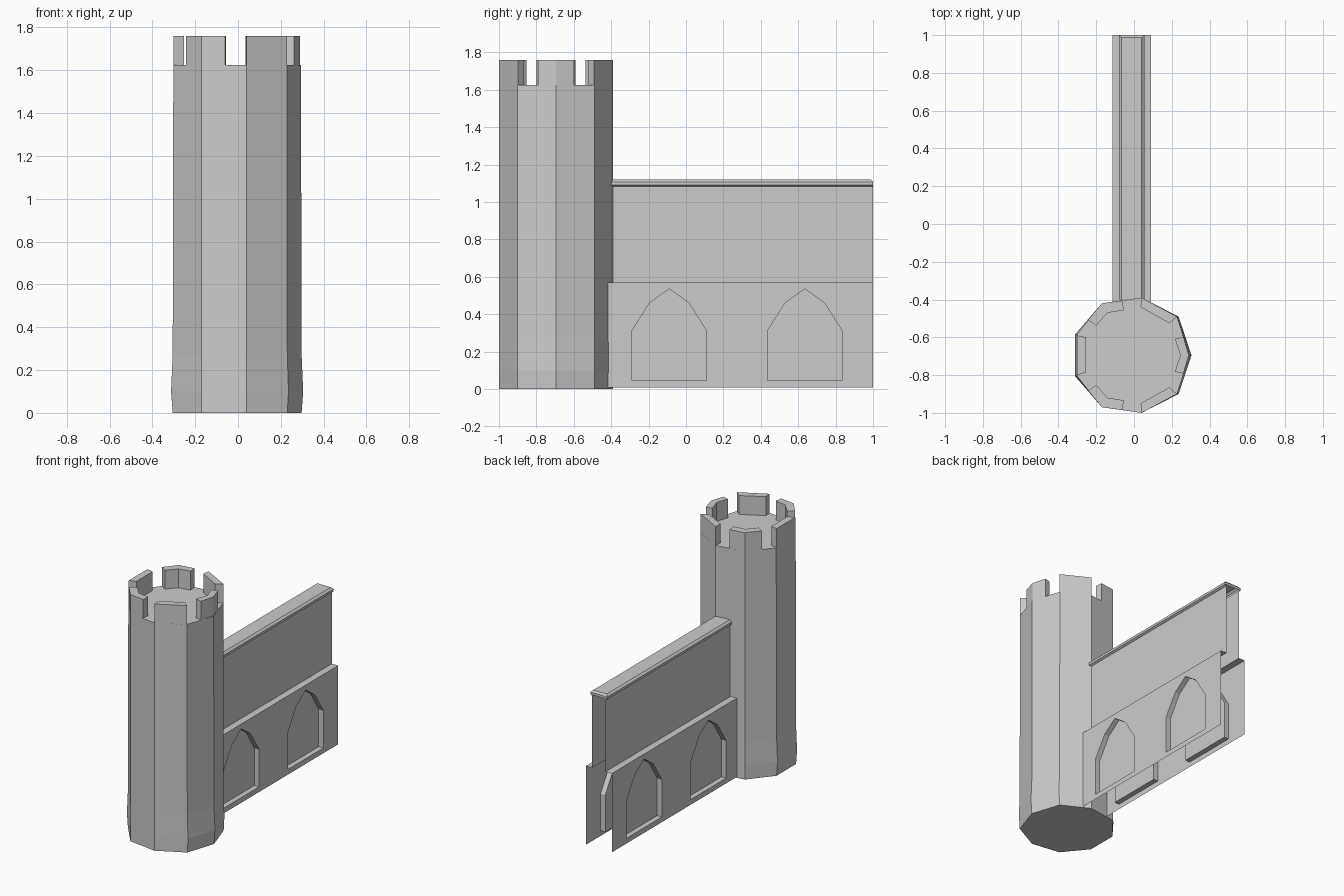
import bpy, bmesh
from mathutils import Vector

if "Cube" in bpy.data.objects:
    bpy.data.objects.remove(bpy.data.objects["Cube"])


def make_object(name, bm):
    bmesh.ops.recalc_face_normals(bm, faces=bm.faces[:])
    me = bpy.data.meshes.new(name)
    bm.to_mesh(me)
    bm.free()
    ob = bpy.data.objects.new(name, me)
    bpy.context.collection.objects.link(ob)
    return ob


def bridge(bm, a, b, closed=True):
    n = len(a)
    for i in range(n if closed else n - 1):
        j = (i + 1) % n
        bm.faces.new((a[i], a[j], b[j], b[i]))


def flip(pts):
    # mirror plan points across the tower's centre line
    return [(x, -1.39 - y) for x, y in reversed(pts)]


# Tower: nine-sided shaft with a slightly swollen foot
half = [(0.23, -0.49), (0.04, -0.39), (-0.17, -0.42), (-0.305, -0.585)]
plan = [(0.297, -0.695)] + half + flip(half)
DECK, TOP = 1.625, 1.76
bm = bmesh.new()
rings = []
for z, s in [(0, 1.0), (0.1, 1.025), (0.27, 1.0), (DECK, 0.99)]:
    rings.append([bm.verts.new((x * s if abs(x) > 0.2 else x, y, z)) for x, y in plan])
for a, b in zip(rings, rings[1:]):
    bridge(bm, a, b)
bm.faces.new(rings[0])
bm.faces.new(rings[-1])
make_object("tower_shaft", bm)

# Battlements: outer line flush with the shaft, inner line about 0.05 inside
corner = ([(-0.06, -0.405), (-0.17, -0.42), (-0.243, -0.508)],
          [(-0.055, -0.457), (-0.14, -0.47), (-0.2, -0.538)])
side = ([(0.228, -0.491), (0.04, -0.39)], [(0.187, -0.525), (0.035, -0.44)])
left = ([(-0.302, -0.59), (-0.302, -0.80)], [(-0.253, -0.60), (-0.253, -0.785)])
right = ([(0.262, -0.792), (0.29, -0.695), (0.262, -0.598)],
         [(0.217, -0.782), (0.245, -0.695), (0.217, -0.608)])
merlons = [left, right, corner, side]
merlons += [(flip(o), flip(i)) for o, i in (corner, side)]
bm = bmesh.new()
for outer, inner in merlons:
    low = [bm.verts.new((x, y, DECK)) for x, y in outer + inner[::-1]]
    high = [bm.verts.new((v.co.x, v.co.y, TOP)) for v in low]
    bridge(bm, low, high)
    bm.faces.new(high)
make_object("battlements", bm)

# Wall dimensions
CX, Y0, Y1 = -0.0125, -0.42, 1.0
LOW_W, UP_W, CAP_W = 0.102, 0.053, 0.067
LEDGE = 0.57
ARCH = [(-0.2, 0.045), (0.2, 0.045), (0.2, 0.31), (0.105, 0.46),
        (0, 0.535), (-0.105, 0.46), (-0.2, 0.31)]


def arched_side(name, sign):
    # wall face pierced by two arches, each closed by a sunken panel
    bm = bmesh.new()
    x = CX + sign * LOW_W
    deep = x - sign * 0.037
    border = [bm.verts.new((x, y, z)) for y, z in
              [(Y0, 0.008), (Y1, 0.008), (Y1, LEDGE), (Y0, LEDGE)]]
    loops = [border]
    for cy in (-0.09, 0.635):
        loops.append([bm.verts.new((x, cy + y, z)) for y, z in ARCH])
    edges = [bm.edges.new((l[i], l[(i + 1) % len(l)])) for l in loops for i in range(len(l))]
    bmesh.ops.triangle_fill(bm, edges=edges, use_beauty=True,
                            normal=Vector((sign, 0, 0)))
    for l in loops[1:]:
        back = [bm.verts.new((deep, v.co.y, v.co.z)) for v in l]
        bridge(bm, l, back)
        bm.faces.new(back)
    # ledge joining the lower face to the upper wall
    inner = [bm.verts.new((CX + sign * UP_W, y, LEDGE)) for y in (Y1, Y0)]
    bm.faces.new((border[3], border[2], inner[0], inner[1]))
    make_object(name, bm)


arched_side("lower_wall_right", 1)
arched_side("lower_wall_left", -1)

# Upper wall with overhanging bevelled coping, open at the end
prof = [(UP_W, LEDGE), (UP_W, 1.082), (CAP_W, 1.09), (CAP_W, 1.107), (UP_W, 1.12)]
prof = [(CX + w, z) for w, z in prof] + [(CX - w, z) for w, z in reversed(prof)]
bm = bmesh.new()
near = [bm.verts.new((x, Y0 + 0.02, z)) for x, z in prof]
far = [bm.verts.new((x, Y1 - (0.012 if z > 1.115 else 0), z)) for x, z in prof]
bridge(bm, near, far, closed=False)
bm.faces.new(far[3:7])
bm.faces.new((far[2], far[3], far[6], far[7]))
make_object("upper_wall_and_coping", bm)
